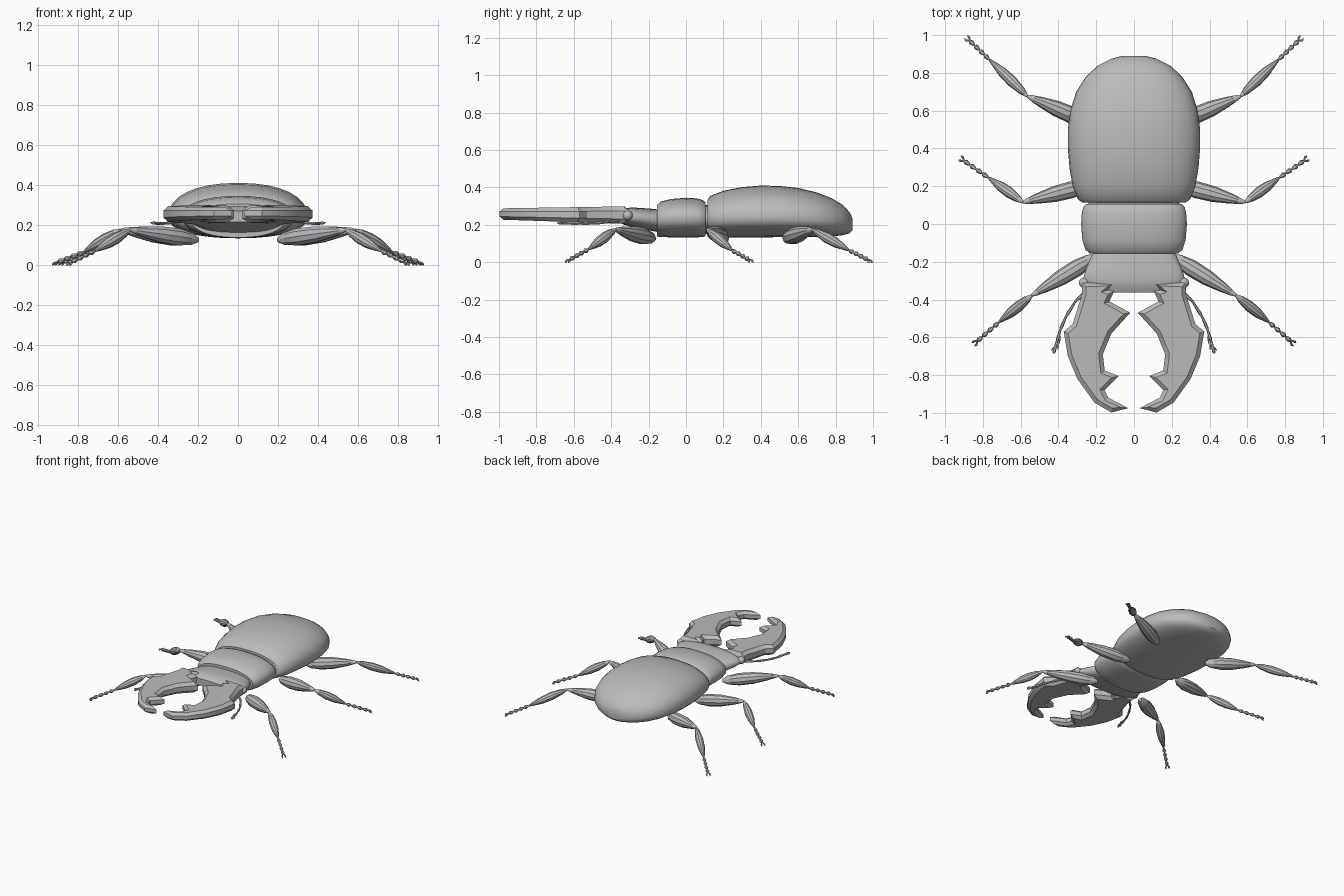
import bpy, bmesh, math
from mathutils import Vector

if "Cube" in bpy.data.objects:
    bpy.data.objects.remove(bpy.data.objects["Cube"])

grey = bpy.data.materials.new("shell grey")
grey.diffuse_color = (0.5, 0.5, 0.5, 1)
grey.use_nodes = True
grey.node_tree.nodes["Principled BSDF"].inputs["Base Color"].default_value = grey.diffuse_color


def finish(name, bm, angle=35):
    bmesh.ops.recalc_face_normals(bm, faces=bm.faces)
    me = bpy.data.meshes.new(name)
    bm.to_mesh(me)
    bm.free()
    ob = bpy.data.objects.new(name, me)
    bpy.context.collection.objects.link(ob)
    me.materials.append(grey)
    bpy.ops.object.select_all(action='DESELECT')
    bpy.context.view_layer.objects.active = ob
    ob.select_set(True)
    bpy.ops.object.shade_smooth_by_angle(angle=math.radians(angle))
    return ob


def skin(bm, rings):
    """Bridge a list of point rings and cap both ends."""
    vs = [[bm.verts.new(p) for p in r] for r in rings]
    n = len(vs[0])
    for a, b in zip(vs, vs[1:]):
        for i in range(n):
            bm.faces.new((a[i], a[(i + 1) % n], b[(i + 1) % n], b[i]))
    bm.faces.new(vs[0])
    bm.faces.new(vs[-1])


def body(name, sections, n=32, power=0.9):
    """Loft along y; each section is (y, half width, bottom, waist, top)."""
    bm = bmesh.new()
    rings = []
    for y, w, lo, mid, hi in sections:
        ring = []
        for i in range(n):
            c, s = math.cos(math.tau * i / n), math.sin(math.tau * i / n)
            h = hi - mid if s > 0 else mid - lo
            ring.append((w * math.copysign(abs(c) ** power, c), y,
                         mid + h * math.copysign(abs(s) ** power, s)))
        rings.append(ring)
    skin(bm, rings)
    return finish(name, bm)


def spindle(bm, a, b, shape, n=8):
    """Tapered limb from a to b; shape is (fraction, radius) pairs."""
    a, b = Vector(a), Vector(b)
    d = (b - a).normalized()
    u = d.cross(Vector((0, 0, 1))).normalized()
    v = u.cross(d)
    skin(bm, [[a.lerp(b, t) + r * (u * math.cos(math.tau * i / n) + v * math.sin(math.tau * i / n))
               for i in range(n)] for t, r in shape])


# Body segments
body("abdomen", [
    (.115, .275, .135, .235, .335), (.13, .297, .135, .235, .355), (.2, .325, .133, .237, .382),
    (.3, .342, .133, .238, .402), (.4, .35, .133, .238, .41), (.5, .35, .134, .237, .408),
    (.6, .338, .135, .233, .397), (.7, .306, .136, .226, .373), (.78, .255, .138, .218, .342),
    (.84, .19, .145, .21, .305), (.875, .12, .155, .205, .267), (.89, .06, .17, .2, .235)])
body("thorax", [
    (-.155, .235, .137, .23, .305), (-.135, .258, .135, .235, .325), (-.08, .274, .133, .238, .338),
    (0, .28, .133, .24, .345), (.06, .276, .133, .24, .341), (.09, .268, .135, .238, .332),
    (.105, .253, .14, .236, .32)])
body("waist_joint", [(.08, .24, .15, .235, .305), (.14, .24, .15, .235, .305)])
body("head", [
    (-.14, .21, .16, .225, .28), (-.17, .225, .165, .228, .285), (-.24, .255, .18, .235, .29),
    (-.29, .27, .19, .24, .293), (-.33, .245, .2, .242, .287), (-.362, .2, .215, .243, .27)], power=.8)

# Outline of one toothed mandible, seen from above
outline = [Vector(p) for p in (
    (.275, -.31), (.10, -.315), (.14, -.35), (.105, -.355), (.13, -.41), (.02, -.47), (.12, -.58),
    (.165, -.69), (.155, -.775), (.08, -.805), (.155, -.88), (.135, -.92), (.03, -.975), (.12, -.998),
    (.21, -.945), (.30, -.82), (.35, -.70), (.372, -.57), (.325, -.53), (.275, -.37))]


def inset(pts, d):
    out = []
    for i, p in enumerate(pts):
        e1 = (p - pts[i - 1]).normalized()
        e2 = (pts[(i + 1) % len(pts)] - p).normalized()
        n1, n2 = Vector((-e1.y, e1.x)), Vector((-e2.y, e2.x))
        m = n1 + n2
        m = m / max(m.length, .3)
        out.append(p + m * d / max(m.dot(n1), .6))
    return out


# Femur, tibia and tarsus joints of the right-hand legs
legs = {
    "front_leg": ((.2, -.17, .125), (.54, -.378, .175), (.715, -.52, .07), (.83, -.62, .015)),
    "middle_leg": ((.22, .21, .125), (.588, .115, .175), (.77, .245, .065), (.90, .335, .015)),
    "hind_leg": ((.22, .53, .125), (.565, .677, .175), (.765, .87, .065), (.87, .97, .015))}
femur = [(0, .012), (.1, .032), (.3, .045), (.55, .042), (.8, .027), (.95, .014), (1, .007)]
tibia = [(0, .007), (.15, .02), (.4, .029), (.65, .026), (.88, .014), (1, .006)]
bead = [(0, .004), (.3, .01), (.65, .014), (.9, .009), (1, .004)]
claw = [(0, .006), (.5, .006), (1, .001)]

for side, sx in (("right", 1), ("left", -1)):
    def mir(p):
        return Vector((p[0] * sx, p[1], p[2]))

    # Mandible: bevelled slab thinning to the tip
    bm = bmesh.new()
    rings = []
    sign = -1 if sum(a.cross(b) for a, b in zip(outline, outline[1:] + outline[:1])) < 0 else 1
    for k, d in ((-1, .022), (-.45, 0), (.45, 0), (1, .022)):
        ring = []
        for p in inset(outline, d * sign):
            t = min(1, max(0, (-.31 - p.y) / .69))
            ring.append(mir((p.x, p.y, .252 + .006 * t + k * (.047 - .017 * t))))
        rings.append(ring)
    skin(bm, rings)
    finish("mandible_" + side, bm, 25)

    # Eye
    bm = bmesh.new()
    bmesh.ops.create_uvsphere(bm, u_segments=12, v_segments=8, radius=.027)
    bmesh.ops.translate(bm, verts=bm.verts, vec=mir((.265, -.312, .25)))
    finish("eye_" + side, bm)

    # Antenna with a branched club
    bm = bmesh.new()
    path = [(.23, -.33, .225), (.31, -.41, .215), (.36, -.49, .208), (.39, -.56, .206),
            (.408, -.62, .208), (.425, -.685, .21)]
    for a, b in zip(path, path[1:]):
        spindle(bm, mir(a), mir(b), [(0, .006), (.8, .009), (1, .006)], 6)
    for a, b in (((.395, -.59, .207), (.395, -.635, .205)), ((.408, -.62, .208), (.402, -.665, .205)),
                 ((.415, -.65, .208), (.44, -.67, .212))):
        spindle(bm, mir(a), mir(b), claw, 6)
    finish("antenna_" + side, bm)

    # Legs: femur, tibia, four beads and two claws
    for name, joints in legs.items():
        hip, knee, ankle, toe = map(mir, joints)
        bm = bmesh.new()
        spindle(bm, hip, knee, femur, 10)
        spindle(bm, knee, ankle, tibia, 10)
        for i in range(4):
            spindle(bm, ankle.lerp(toe, i / 4), ankle.lerp(toe, (i + 1) / 4), bead, 6)
        d = (toe - ankle).normalized()
        w = Vector((-d.y, d.x, 0))
        for s in (-1, 1):
            mid = toe + d * .014 + w * s * .012
            spindle(bm, toe, mid, [(0, .005), (1, .005)], 6)
            spindle(bm, mid, toe + d * .03 + w * s * .012 - Vector((0, 0, .009)), claw, 6)
        finish(name + "_" + side, bm, 30)
